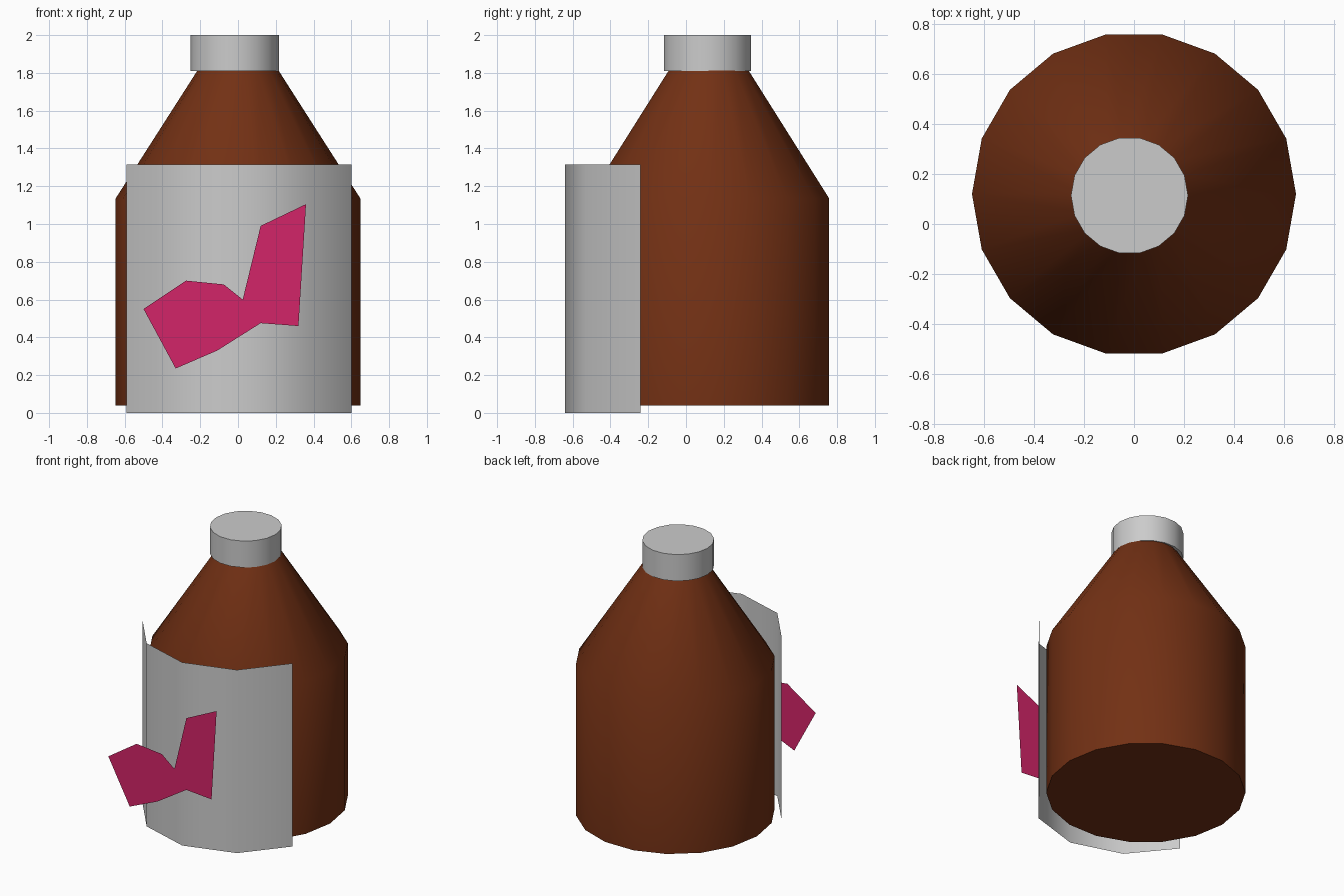
import bpy, bmesh
from math import sin, cos, pi, radians

if "Cube" in bpy.data.objects:
    bpy.data.objects.remove(bpy.data.objects["Cube"])


def material(name, rgb):
    m = bpy.data.materials.new(name)
    m.diffuse_color = (*rgb, 1)
    m.use_nodes = True
    m.node_tree.nodes["Principled BSDF"].inputs["Base Color"].default_value = m.diffuse_color
    return m


def finish(name, bm, mat=None, smooth=True):
    mesh = bpy.data.meshes.new(name)
    bm.to_mesh(mesh)
    bm.free()
    ob = bpy.data.objects.new(name, mesh)
    bpy.context.collection.objects.link(ob)
    if mat:
        mesh.materials.append(mat)
    if smooth:
        bpy.ops.object.select_all(action='DESELECT')
        ob.select_set(True)
        bpy.context.view_layer.objects.active = ob
        bpy.ops.object.shade_smooth_by_angle(angle=radians(40))
    return ob


def turned(name, cx, cy, profile, mat=None, sides=18):
    """Closed round solid from (radius, z) rings, bottom to top."""
    bm = bmesh.new()
    rings = [[bm.verts.new((cx + r * cos(2 * pi * i / sides),
                            cy + r * sin(2 * pi * i / sides), z))
              for i in range(sides)] for r, z in profile]
    for a, b in zip(rings, rings[1:]):
        for i in range(sides):
            j = (i + 1) % sides
            bm.faces.new((a[i], a[j], b[j], b[i]))
    bm.faces.new(rings[0][::-1])
    bm.faces.new(rings[-1])
    return finish(name, bm, mat)


brown = material("brown_glass", (0.17, 0.03, 0.007))
pink = material("magenta", (0.65, 0.018, 0.14))

# Bottle and its cap
turned("bottle", 0, 0.12, [(0.648, 0.04), (0.648, 1.135), (0.215, 1.812)], brown)
turned("cap", -0.018, 0.114, [(0.234, 1.81), (0.234, 2.0)])

# Curved label sheet standing in front of the bottle
bm = bmesh.new()
cols = []
for k in range(-2, 3):
    a = radians(33.8 * k)
    x, y = 0.005 + 0.645 * sin(a), 0.005 - 0.645 * cos(a)
    cols.append([bm.verts.new((x, y, z)) for z in (0, 1.315)])
for a, b in zip(cols, cols[1:]):
    bm.faces.new((a[0], b[0], b[1], a[1]))
finish("label", bm)

# Flat emblem floating ahead of the label
outline = [(-0.5, 0.55), (-0.33, 0.235), (-0.11, 0.33), (0.12, 0.475), (0.32, 0.46),
           (0.36, 1.105), (0.12, 0.99), (0.025, 0.60), (-0.075, 0.68), (-0.275, 0.70)]
bm = bmesh.new()
bm.faces.new([bm.verts.new((x, -0.757, z)) for x, z in outline])
finish("label_shape", bm, pink, smooth=False)
